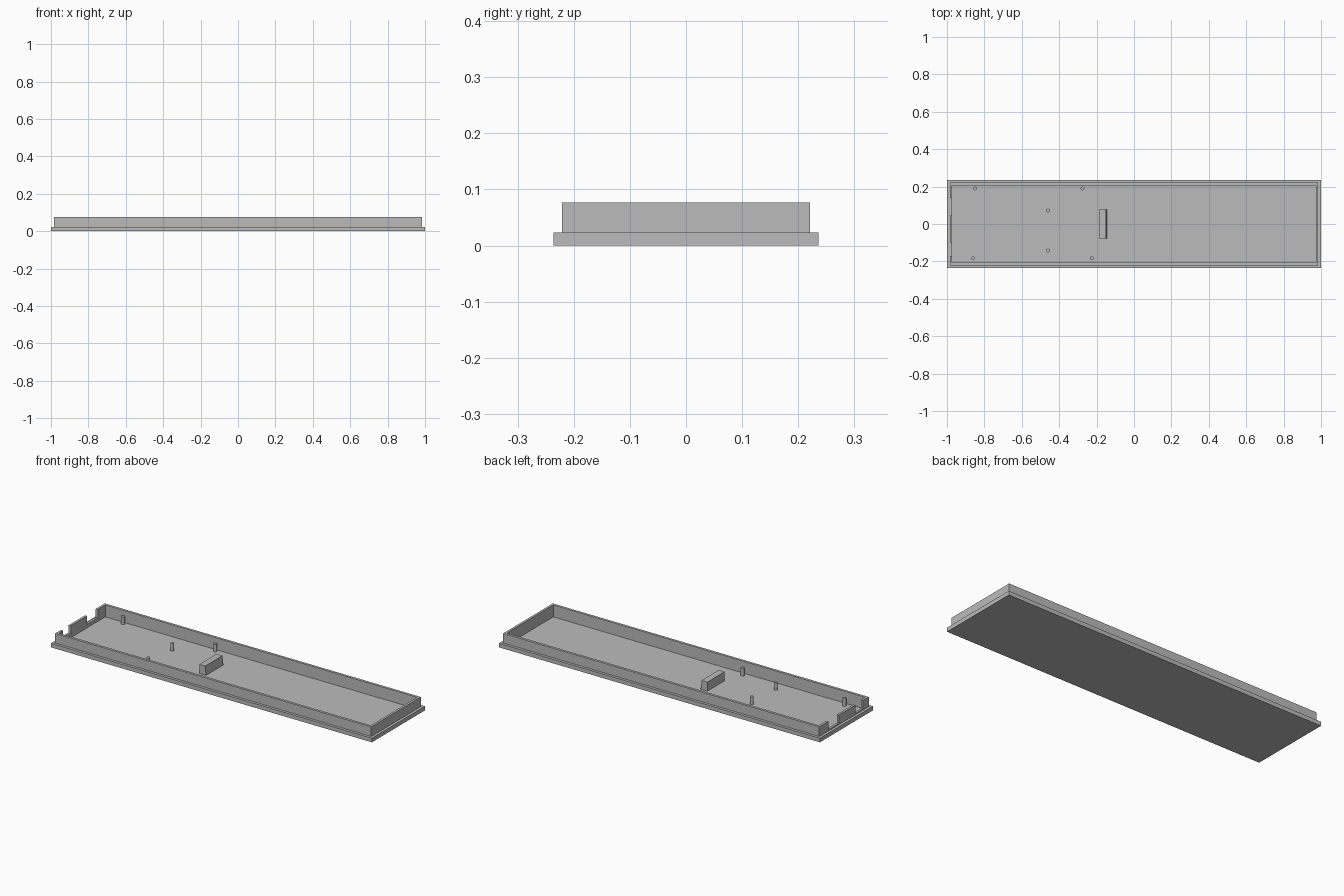
import bpy, bmesh

cube = bpy.data.objects.get("Cube")
if cube:
    bpy.data.objects.remove(cube, do_unlink=True)

# Single plain grey material
grey = bpy.data.materials.new("plain_grey")
grey.use_nodes = True
colour = (0.5, 0.5, 0.5, 1)
grey.diffuse_color = colour
grey.node_tree.nodes["Principled BSDF"].inputs["Base Color"].default_value = colour

FLOOR, LIP, RIM = 0.01, 0.023, 0.077


def make_object(name, bm):
    bmesh.ops.recalc_face_normals(bm, faces=bm.faces)
    mesh = bpy.data.meshes.new(name)
    bm.to_mesh(mesh)
    bm.free()
    mesh.materials.append(grey)
    obj = bpy.data.objects.new(name, mesh)
    bpy.context.collection.objects.link(obj)
    return obj


def stacked(name, rings):
    """Closed solid skinned over rectangles (x0, x1, y0, y1, z)."""
    bm = bmesh.new()
    loops = [[bm.verts.new(p) for p in ((x0, y0, z), (x1, y0, z), (x1, y1, z), (x0, y1, z))]
             for x0, x1, y0, y1, z in rings]
    for a, b in zip(loops, loops[1:]):
        for i in range(4):
            j = (i + 1) % 4
            bm.faces.new((a[i], a[j], b[j], b[i]))
    bm.faces.new(loops[0])
    bm.faces.new(loops[-1])
    return make_object(name, bm)


def centred(x, y, z):
    return (-x, x, -y, y, z)


# Tray: flanged base, raised rim and recessed floor
tray = stacked("tray", [
    centred(1, 0.236, 0), centred(1, 0.236, LIP),
    centred(0.985, 0.221, LIP), centred(0.985, 0.221, RIM),
    centred(0.972, 0.207, RIM), centred(0.972, 0.207, FLOOR)])

# Two openings in the end wall
for y0, y1 in ((0.045, 0.14), (-0.17, -0.1)):
    cutter = stacked("notch_cutter", [(-0.995, -0.96, y0, y1, z) for z in (0.03, 0.1)])
    cutter.hide_render = True
    cut = tray.modifiers.new("notch", "BOOLEAN")
    cut.operation = "DIFFERENCE"
    cut.solver = "EXACT"
    cut.object = cutter
    bpy.context.view_layer.objects.active = tray
    bpy.ops.object.modifier_apply(modifier=cut.name)
    bpy.data.objects.remove(cutter, do_unlink=True)

# Support block with one slightly sloping side
stacked("support_block", [(-0.187, -0.145, -0.077, 0.077, FLOOR - 0.002),
                          (-0.187, -0.151, -0.077, 0.077, 0.061)])

# Mounting pins
for x, y in ((-0.85, 0.19), (-0.275, 0.19), (-0.46, 0.072),
             (-0.46, -0.142), (-0.86, -0.182), (-0.225, -0.182)):
    bm = bmesh.new()
    bmesh.ops.create_cone(bm, cap_ends=True, segments=20, radius1=0.01, radius2=0.01, depth=0.044)
    bmesh.ops.translate(bm, verts=bm.verts, vec=(x, y, FLOOR + 0.02))
    for face in bm.faces:
        face.smooth = len(face.verts) == 4
    for edge in bm.edges:
        edge.smooth = all(len(f.verts) == 4 for f in edge.link_faces)
    make_object("mounting_pin", bm)
